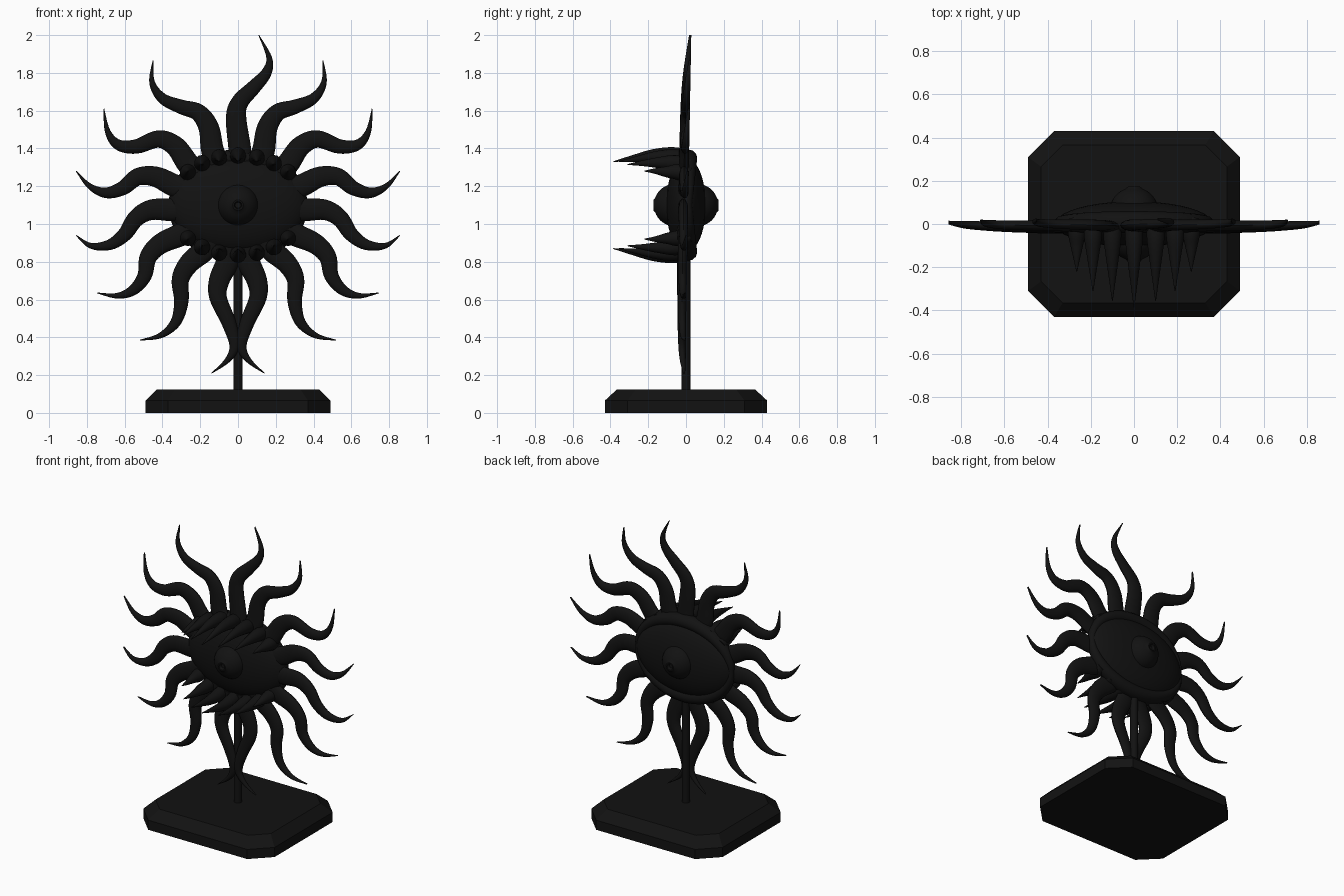
import bpy, bmesh, math
from mathutils import Vector

if "Cube" in bpy.data.objects:
    bpy.data.objects.remove(bpy.data.objects["Cube"])

EYE_Z = 1.1
black = bpy.data.materials.new("black_iron")
black.diffuse_color = (0.006, 0.006, 0.006, 1)
black.use_nodes = True
black.node_tree.nodes["Principled BSDF"].inputs["Base Color"].default_value = black.diffuse_color


def finish(name, bm, smooth=True):
    bmesh.ops.recalc_face_normals(bm, faces=bm.faces)
    me = bpy.data.meshes.new(name)
    bm.to_mesh(me)
    bm.free()
    ob = bpy.data.objects.new(name, me)
    bpy.context.collection.objects.link(ob)
    me.materials.append(black)
    if smooth:
        bpy.ops.object.select_all(action='DESELECT')
        ob.select_set(True)
        bpy.context.view_layer.objects.active = ob
        bpy.ops.object.shade_smooth_by_angle(angle=math.radians(40))
    return ob


def skin(name, rings, smooth=True, closed=False):
    """Join rings of points into a tube, capped unless closed."""
    bm = bmesh.new()
    loops = [[bm.verts.new(p) for p in r] for r in rings]
    n = len(loops[0])
    pairs = list(zip(loops, loops[1:])) + ([(loops[-1], loops[0])] if closed else [])
    for a, b in pairs:
        for i in range(n):
            bm.faces.new((a[i], a[(i + 1) % n], b[(i + 1) % n], b[i]))
    if not closed:
        bm.faces.new(loops[0])
        bm.faces.new(loops[-1])
    return finish(name, bm, smooth)


def spline(pts, steps=6):
    """Catmull-Rom through vectors of any size."""
    p = [pts[0]] + pts + [pts[-1]]
    out = []
    for i in range(1, len(p) - 2):
        a, b, c, d = p[i - 1:i + 3]
        for s in range(steps):
            t = s / steps
            out.append([0.5 * (2 * b[k] + (c[k] - a[k]) * t
                        + (2 * a[k] - 5 * b[k] + 4 * c[k] - d[k]) * t * t
                        + (3 * b[k] - a[k] - 3 * c[k] + d[k]) * t ** 3) for k in range(len(a))])
    return out + [list(pts[-1])]


def sweep(name, pts, binormal, sides=14):
    """pts: x, y, z, half width, half depth (depth runs along binormal)."""
    path = spline(pts)
    pos = [Vector(p[:3]) for p in path]
    B = Vector(binormal)
    rings = []
    for i, c in enumerate(pos):
        T = pos[min(i + 1, len(pos) - 1)] - pos[max(i - 1, 0)]
        N = T.cross(B).normalized()
        w, d = max(path[i][3], 0.002), max(path[i][4], 0.002)
        rings.append([c + N * w * math.cos(a) + B * d * math.sin(a)
                      for a in (2 * math.pi * k / sides for k in range(sides))])
    return skin(name, rings)


def lathe_y(name, profile, sides=40):
    """profile of (radius, y) turned about the eye axis."""
    return skin(name, [[(r * math.cos(a), y, EYE_Z + r * math.sin(a))
                for a in (2 * math.pi * k / sides for k in range(sides))] for r, y in profile])


# base with cut corners and bevelled top edge
def octagon(hx, hy, c, z):
    q = [(hx, hy - c), (hx - c, hy)]
    return [(x, y, z) for x, y in q + [(-x, y) for x, y in q[::-1]]
            + [(-x, -y) for x, y in q] + [(x, -y) for x, y in q[::-1]]]


skin("base", [octagon(.49, .43, .12, 0), octagon(.49, .43, .12, .065),
              octagon(.43, .365, .1, .125)], smooth=False)

# support rod
skin("rod", [[(.024 * math.cos(k * math.pi / 8), .024 * math.sin(k * math.pi / 8), z)
              for k in range(16)] for z in (.12, .9)])

# eyeball
bm = bmesh.new()
bmesh.ops.create_uvsphere(bm, u_segments=40, v_segments=24, radius=1)
for v in bm.verts:
    v.co = Vector((v.co.x * .365, v.co.y * .105, v.co.z * .25 + EYE_Z))
finish("eyeball", bm)

# eyelid rim, thicker above and below than at the corners
rings = []
for k in range(64):
    a = 2 * math.pi * k / 64
    out = Vector((math.cos(a), 0, math.sin(a)))
    c = Vector((.345 * out.x, .01, EYE_Z + .25 * out.z))
    r = .02 + .025 * abs(out.z)
    rings.append([c + out * r * math.cos(b) + Vector((0, r * 1.1 * math.sin(b), 0))
                  for b in (math.pi * j / 6 for j in range(12))])
skin("eyelid_rim", rings, closed=True)

# iris domes with a small dimpled pupil, front and back
for name, s in (("front_iris", -1), ("back_iris", 1)):
    dome = [(.112 * math.cos(t), s * (.06 + .11 * math.sin(t)))
            for t in (math.radians(d) for d in range(-10, 78, 8))]
    lathe_y(name, dome + [(.028, s * .173), (.02, s * .173), (.015, s * .155), (.004, s * .155)])

# lashes above and below: root x, length forward, tip height above eye centre
for x, length, tip in ((0, .385, .23), (.1, .355, .23), (.19, .31, .215), (.265, .22, .18)):
    root = .25 * math.sqrt(1 - (x / .345) ** 2)
    for sx in ((1,) if x == 0 else (1, -1)):
        for sz, row in ((1, "upper"), (-1, "lower")):
            shape = ((.02, root, .04), (-.18 * length, root + .015, .042),
                     (-.45 * length, root + .016, .03),
                     (-.72 * length, (root + tip) / 2 + .01, .016), (-length, tip, .002))
            sweep(row + "_lash", [(sx * x, y, EYE_Z + sz * h, r, r) for y, h, r in shape], (1, 0, 0))

# wavy rays: centre lines on the right side, mirrored to the left
WIDTH = (.06, .06, .054, .046, .038, .028, .015, .002)
DEPTH = (.03, .027, .026, .025, .023, .02, .015, .006)


def ray(line, sx=1):
    x0, z0 = line[0]
    line = [(x0 * .75, EYE_Z + (z0 - EYE_Z) * .75)] + line
    sweep("ray", [(sx * x, .012 + .018 * (z - EYE_Z) - d, z, w, d)
                  for (x, z), w, d in zip(line, WIDTH, DEPTH)], (0, 1, 0))


ray([(.01, 1.39), (-.01, 1.56), (.01, 1.645), (.085, 1.725), (.15, 1.80), (.165, 1.88), (.11, 2.0)])
for line in (
    [(.135, 1.39), (.155, 1.51), (.21, 1.59), (.30, 1.62), (.40, 1.665), (.455, 1.75), (.45, 1.865)],
    [(.265, 1.32), (.33, 1.41), (.42, 1.45), (.54, 1.41), (.635, 1.42), (.69, 1.49), (.71, 1.61)],
    [(.34, 1.205), (.435, 1.25), (.53, 1.25), (.61, 1.19), (.70, 1.165), (.785, 1.20), (.857, 1.28)],
    [(.35, 1.075), (.46, 1.075), (.54, 1.03), (.60, .945), (.68, .89), (.78, .885), (.857, .94)],
    [(.31, .94), (.41, .895), (.475, .825), (.495, .725), (.555, .65), (.64, .62), (.745, .635)],
    [(.18, .86), (.26, .79), (.305, .705), (.30, .59), (.33, .48), (.41, .41), (.52, .385)],
    [(.055, .80), (.10, .70), (.105, .61), (.05, .48), (.018, .36), (.055, .28), (.14, .21)],
):
    ray(line)
    ray(line, -1)
